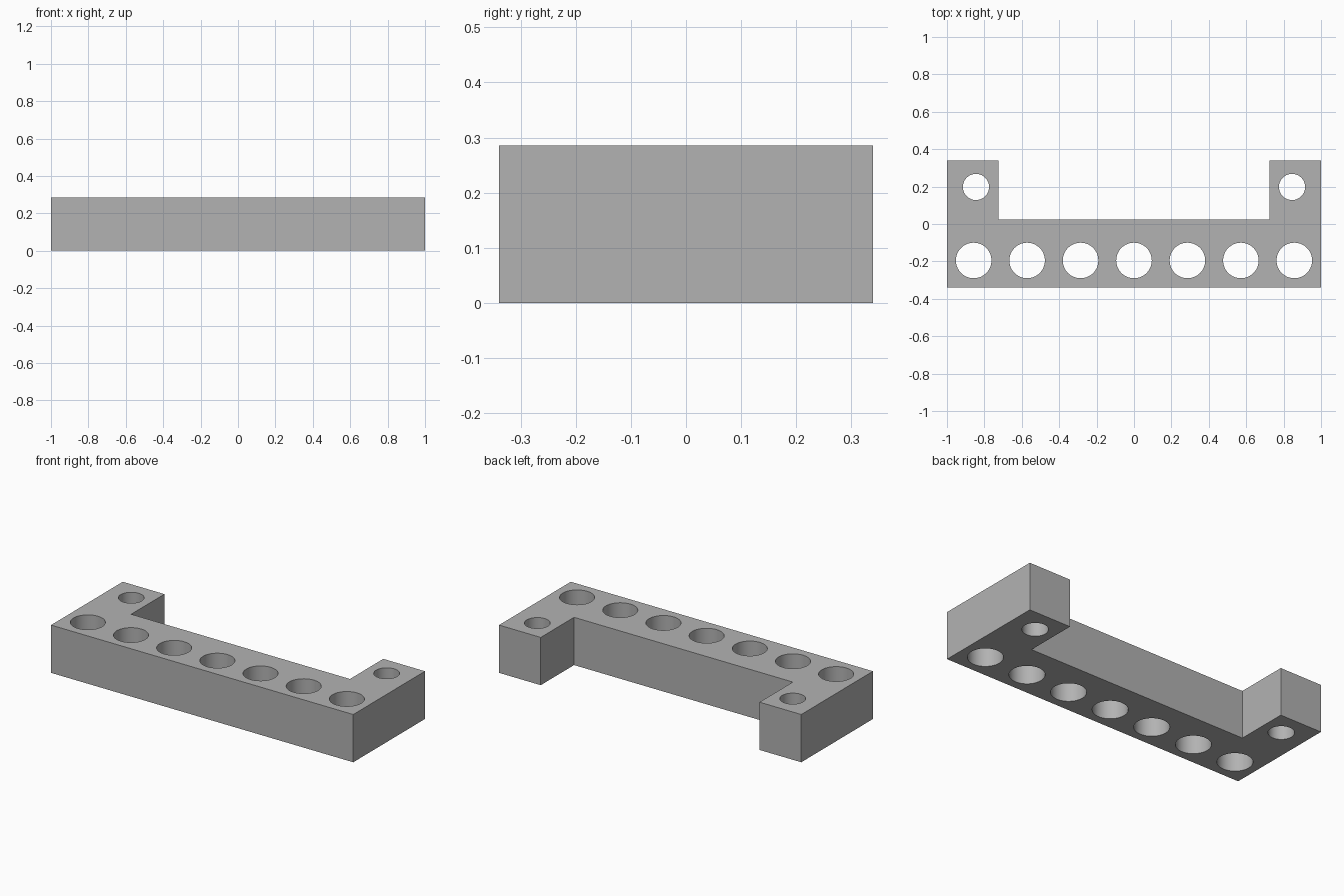
import bpy
import bmesh
from mathutils import Matrix, Vector

if "Cube" in bpy.data.objects:
    bpy.data.objects.remove(bpy.data.objects["Cube"], do_unlink=True)

PITCH = 2 / 7            # hole spacing, also the thickness
DEPTH = 0.339            # half depth
ARM_X, BAR_Y = 0.724, 0.024
SIDES = 64

grey = bpy.data.materials.new("plain grey")
grey.use_nodes = True
color = (0.448, 0.448, 0.448, 1)
grey.diffuse_color = color
grey.node_tree.nodes["Principled BSDF"].inputs["Base Color"].default_value = color


def make_object(name, bm):
    bmesh.ops.recalc_face_normals(bm, faces=bm.faces)
    mesh = bpy.data.meshes.new(name)
    bm.to_mesh(mesh)
    bm.free()
    mesh.materials.append(grey)
    obj = bpy.data.objects.new(name, mesh)
    bpy.context.collection.objects.link(obj)
    return obj


def add_hole(bm, x, y, radius):
    bmesh.ops.create_cone(bm, cap_ends=True, segments=SIDES, radius1=radius,
                          radius2=radius, depth=PITCH * 2,
                          matrix=Matrix.Translation((x, y, PITCH / 2)))


# Bracket body: U-shaped outline, mirrored left to right and raised
half = [(1, -DEPTH), (1, DEPTH), (ARM_X, DEPTH), (ARM_X, BAR_Y)]
outline = half + [(-x, y) for x, y in reversed(half)]
bm = bmesh.new()
base = bm.faces.new([bm.verts.new((x, y, 0)) for x, y in outline])
raised = bmesh.ops.extrude_face_region(bm, geom=[base], use_keep_orig=True)
top = [v for v in raised["geom"] if isinstance(v, bmesh.types.BMVert)]
bmesh.ops.translate(bm, verts=top, vec=Vector((0, 0, PITCH)))
bracket = make_object("bracket_body", bm)

# Through holes: a row along the bar and one in each arm
bm = bmesh.new()
for i in range(-3, 4):
    add_hole(bm, i * PITCH, -0.195, 0.095)
for side in (-1, 1):
    add_hole(bm, side * 0.845, 0.198, 0.07)
cutter = make_object("hole_cutter", bm)
cutter.hide_render = True

cut = bracket.modifiers.new("holes", "BOOLEAN")
cut.operation = "DIFFERENCE"
cut.solver = "EXACT"
cut.object = cutter

# Bake the cut, then smooth only the hole walls
bpy.ops.object.select_all(action="DESELECT")
bpy.context.view_layer.objects.active = bracket
bracket.select_set(True)
bpy.ops.object.modifier_apply(modifier=cut.name)
bpy.data.objects.remove(cutter, do_unlink=True)
bpy.ops.object.shade_smooth_by_angle()
